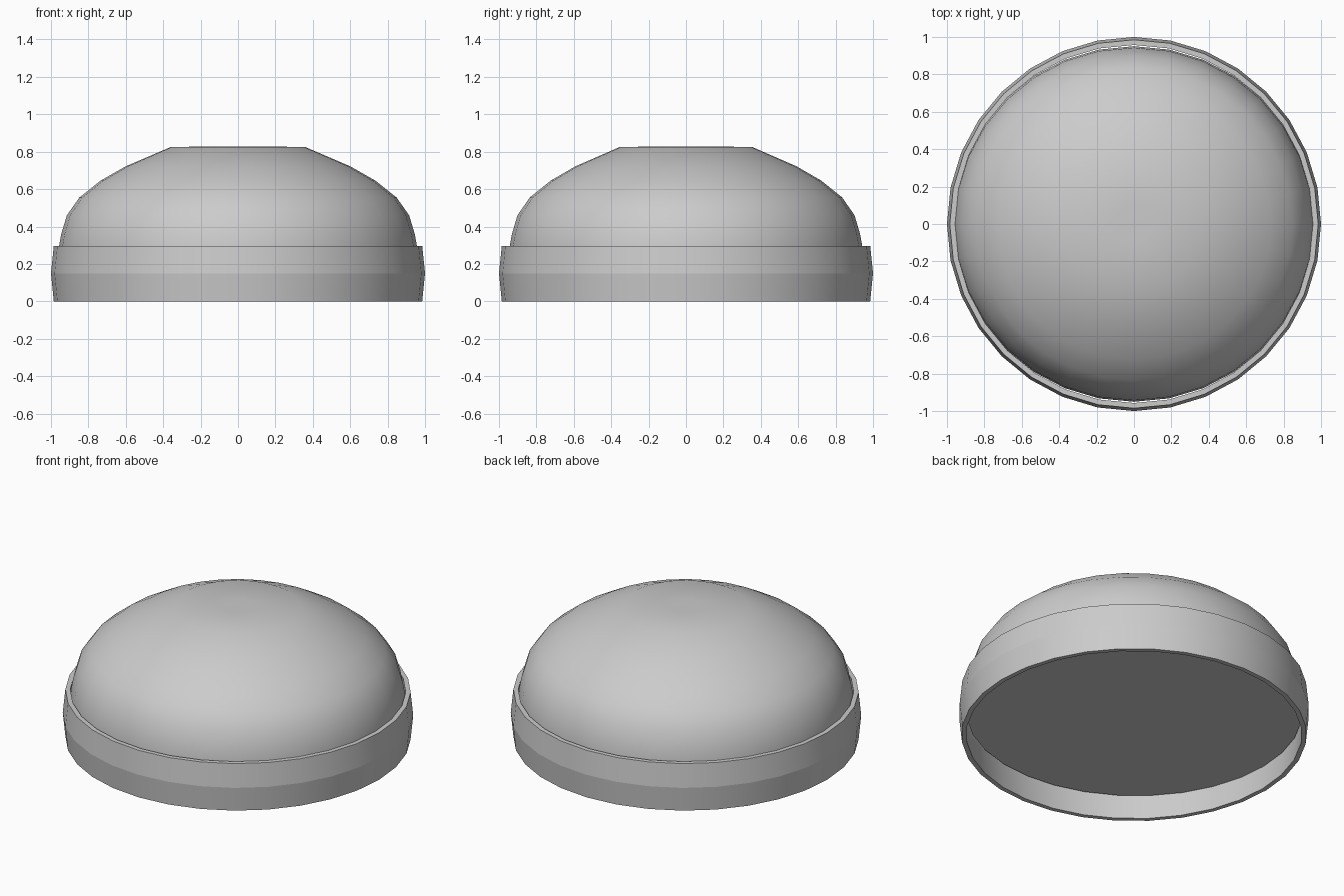
import bpy, bmesh
from math import sin, cos, tau

if "Cube" in bpy.data.objects:
    bpy.data.objects.remove(bpy.data.objects["Cube"])

SEGS = 32


def lathe(name, profile, closed=False, sharp_rows=(), y_scale=1.0):
    """Turn a (radius, z) profile about the z axis; radius 0 makes a pole."""
    bm = bmesh.new()
    rows = []
    for r, z in profile:
        if r == 0:
            rows.append([bm.verts.new((0, 0, z))] * SEGS)
        else:
            rows.append([bm.verts.new((r * cos(tau * i / SEGS),
                                       r * sin(tau * i / SEGS) * y_scale, z))
                         for i in range(SEGS)])
    pairs = list(zip(rows, rows[1:]))
    if closed:
        pairs.append((rows[-1], rows[0]))
    for a, b in pairs:
        for i in range(SEGS):
            j = (i + 1) % SEGS
            quad = list(dict.fromkeys((a[i], a[j], b[j], b[i])))
            bm.faces.new(quad).smooth = True
    # creases running around the form
    for k in sharp_rows:
        for i in range(SEGS):
            e = bm.edges.get((rows[k][i], rows[k][(i + 1) % SEGS]))
            e.smooth = False
    bmesh.ops.recalc_face_normals(bm, faces=bm.faces)
    mesh = bpy.data.meshes.new(name)
    bm.to_mesh(mesh)
    bm.free()
    obj = bpy.data.objects.new(name, mesh)
    bpy.context.collection.objects.link(obj)
    return obj


# Flattened dome with a recessed flat underside
lathe("dome", [(0, 0.15), (0.965, 0.15), (0.957, 0.295), (0.945, 0.36),
               (0.915, 0.46), (0.848, 0.555), (0.735, 0.645), (0.6, 0.722),
               (0.36, 0.825), (0.1, 0.829), (0, 0.829)],
      sharp_rows=[1], y_scale=0.985)

# Band around the base, slightly bulged at mid height
lathe("base_ring", [(0.985, 0), (1.0, 0.15), (0.985, 0.296),
                    (0.957, 0.296), (0.97, 0.15), (0.957, 0)],
      closed=True, sharp_rows=range(6))
